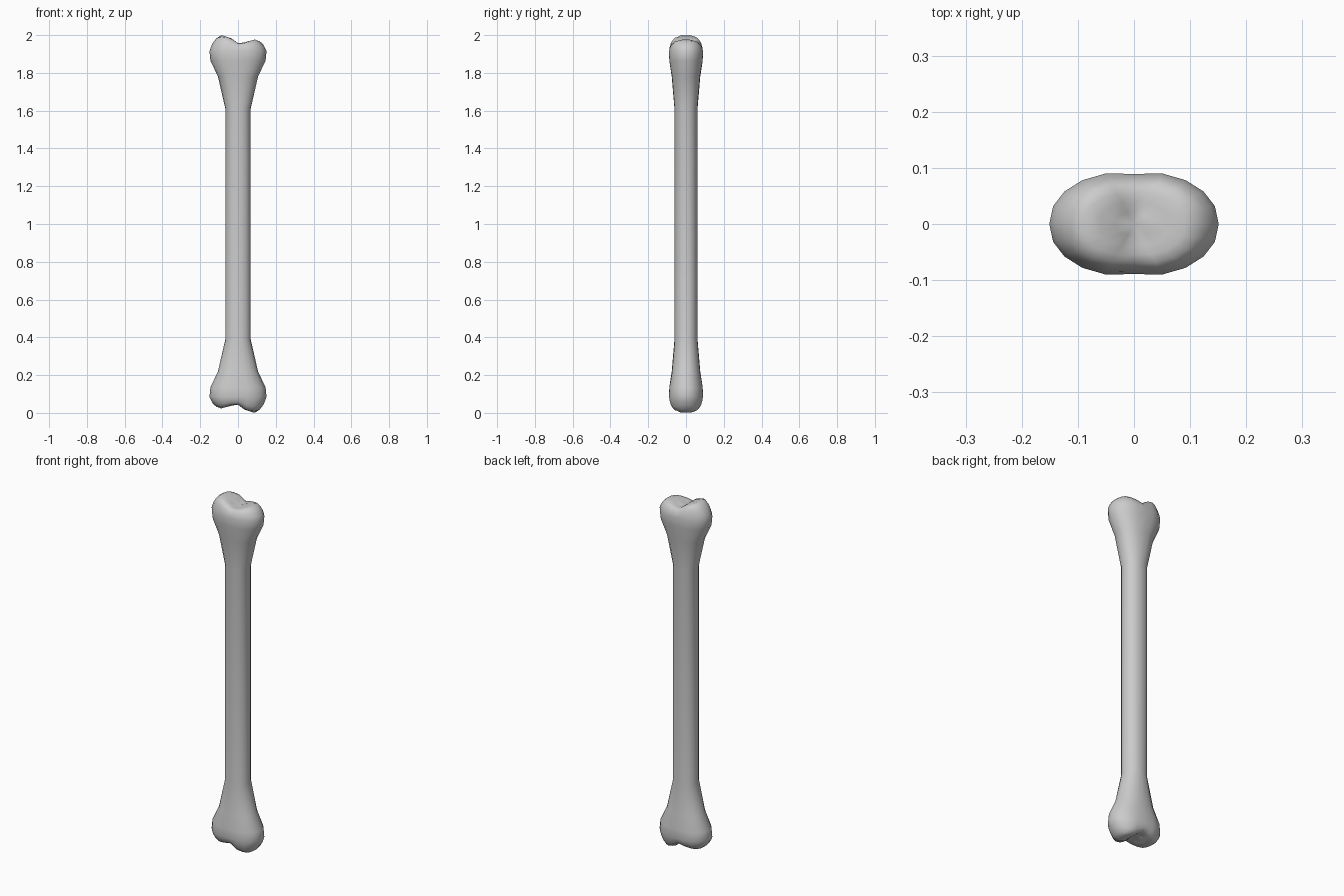
import bpy, bmesh, math

if "Cube" in bpy.data.objects:
    bpy.data.objects.remove(bpy.data.objects["Cube"])

SIDES = 20
# half profile of the upper end: z, x radius, y radius
PROFILE = [(1.61, .067, .061), (1.78, .106, .077), (1.865, .146, .092), (1.915, .151, .095)]
# crest line of the two knuckles: x, z
CREST = [(-.16, 1.965), (-.135, 1.985), (-.085, 2.0), (-.045, 1.985), (.01, 1.954),
         (.05, 1.966), (.09, 1.977), (.13, 1.972), (.16, 1.955)]
CAP = [.95, .88, .76, .6, .42, .22]


def crest(x):
    for (x0, z0), (x1, z1) in zip(CREST, CREST[1:]):
        if x <= x1:
            t = (x - x0) / (x1 - x0)
            t = t * t * (3 - 2 * t)
            return z0 + (z1 - z0) * t
    return CREST[-1][1]


def oval(rx, ry, pinch):
    pts = []
    for i in range(SIDES):
        a = 2 * math.pi * i / SIDES
        c, s = math.cos(a), math.sin(a)
        x = rx * math.copysign(abs(c) ** .93, c)
        y = ry * math.copysign(abs(s) ** .93, s)
        pts.append((x, y * (1 - pinch * math.exp(-(x / .035) ** 2))))
    return pts


# rings from the shaft end up over the rounded knuckles
def end_rings():
    rings = []
    for k, (z, rx, ry) in enumerate(PROFILE):
        rings.append([(x, y, z) for x, y in oval(rx, ry, .02 * k)])
    z0 = PROFILE[-1][0]
    rim = rings[-1]
    for s in CAP:
        rings.append([(x * s, y * s, z0 + (crest(x * s) - z0) * (1 - s ** 8)) for x, y, _ in rim])
    return rings


top = end_rings()
# lower end is the upper end turned half way round the y axis
bottom = [[(-x, y, 2 - z) for x, y, z in ring] for ring in top]
half = SIDES // 2
bottom = [[r[(half - i) % SIDES] for i in range(SIDES)] for r in bottom]

bm = bmesh.new()
rings = [[bm.verts.new(p) for p in r] for r in bottom[::-1] + top]
for a, b in zip(rings, rings[1:]):
    for i in range(SIDES):
        j = (i + 1) % SIDES
        bm.faces.new((a[i], a[j], b[j], b[i]))
# close both ends with a fan
for ring, z in ((rings[0], 2 - crest(0)), (rings[-1], crest(0))):
    mid = bm.verts.new((0, 0, z))
    for i in range(SIDES):
        bm.faces.new((ring[i], ring[(i + 1) % SIDES], mid))
bmesh.ops.recalc_face_normals(bm, faces=bm.faces)
for f in bm.faces:
    f.smooth = True
mesh = bpy.data.meshes.new("bone")
bm.to_mesh(mesh)
bm.free()
bone = bpy.data.objects.new("bone", mesh)
bpy.context.collection.objects.link(bone)
